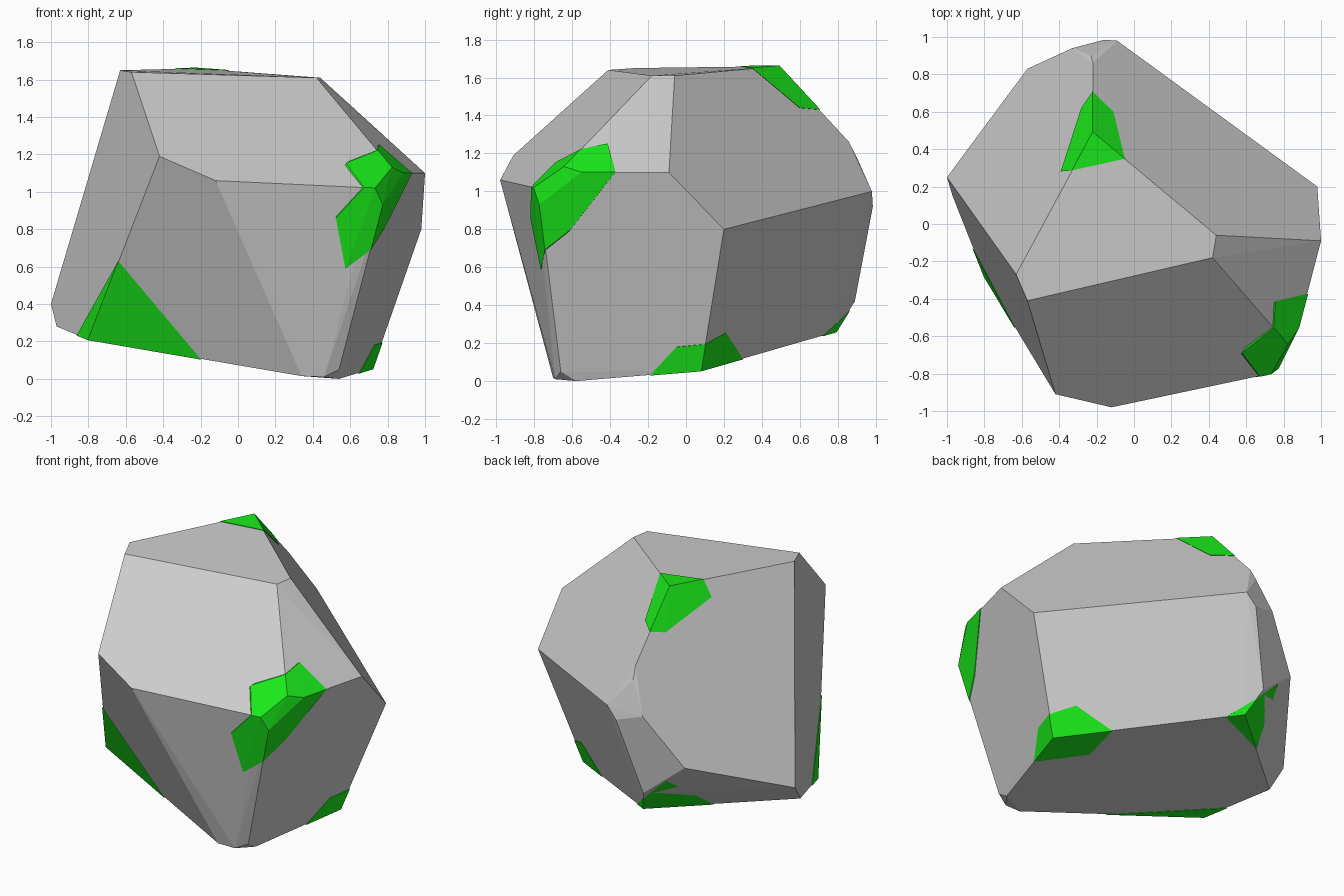
import bpy, bmesh
from mathutils import Vector
from mathutils.bvhtree import BVHTree

if "Cube" in bpy.data.objects:
    bpy.data.objects.remove(bpy.data.objects["Cube"])

# Corner points of the faceted boulder
C = {k: Vector(v) for k, v in dict(
    # top plateau
    top_back=(-.22, .49, 1.66), top_right=(.44, -.06, 1.61), top_front=(.42, -.18, 1.61),
    top_left=(-.57, -.41, 1.64), top_left2=(-.63, -.27, 1.65),
    # front shoulder
    front_l=(-.42, -.91, 1.19), front=(-.12, -.98, 1.06),
    nose_a=(.73, -.80, 1.02), nose_b=(.77, -.77, .93), nose_c=(.82, -.64, 1.13), nose_d=(.88, -.55, 1.10),
    # right and back shoulder
    right_a=(1.0, -.09, 1.10), right_b=(.98, .20, .80),
    back_a=(-.09, .98, 1.0), back_b=(-.16, .985, .92), back_c=(-.33, .94, .97),
    back_d=(-.22, .86, 1.26), back_e=(-.23, .90, 1.18), back_l=(-.57, .83, .64),
    # left shoulder and base
    left=(-1.0, .25, .40), base_l2=(-.97, .15, .28), base_l=(-.80, -.28, .21),
    base_f=(.34, -.70, .015), base_f2=(.46, -.69, .01), base_f3=(.54, -.66, .05),
    base_f4=(.54, -.58, 0), base_r=(.72, .08, .055), base_b=(-.23, .79, .26), base_b2=(-.30, .89, .42),
).items()}
CENTRE = Vector((0, 0, .85))


def hull(name, points, mat=None, flatten=.04):
    """Convex flat-faced solid around the points."""
    bm = bmesh.new()
    for p in points:
        bm.verts.new(p)
    res = bmesh.ops.convex_hull(bm, input=bm.verts)
    junk = {g for g in res["geom_interior"] + res["geom_unused"] if isinstance(g, bmesh.types.BMVert)}
    bmesh.ops.delete(bm, geom=list(junk), context='VERTS')
    tree = BVHTree.FromBMesh(bm)
    bmesh.ops.dissolve_limit(bm, angle_limit=flatten, verts=bm.verts, edges=bm.edges)
    bmesh.ops.recalc_face_normals(bm, faces=bm.faces)
    me = bpy.data.meshes.new(name)
    bm.to_mesh(me)
    bm.free()
    ob = bpy.data.objects.new(name, me)
    bpy.context.collection.objects.link(ob)
    if mat:
        me.materials.append(mat)
    return tree


def edge(a, b, t):
    return C[a].lerp(C[b], t)


tree = hull("boulder", C.values())

green = bpy.data.materials.new("green_moss")
green.diffuse_color = (.01, .8, .01, 1)
green.use_nodes = True
green.node_tree.nodes["Principled BSDF"].inputs["Base Color"].default_value = green.diffuse_color

# Green patches wrapped over corners: corner points, points along edges, points on faces
patches = {
    "moss_top": (["top_back"],
                 [("top_back", "back_d", .58), ("top_back", "top_right", .26), ("top_back", "top_left2", .27)],
                 [(-.39, .28, 1.55), (-.28, .62, 1.41), (-.11, .60, 1.44)]),
    "moss_left": (["base_l"],
                  [("base_l", "front_l", .43), ("base_l", "base_l2", .35), ("base_l", "base_f", .53)],
                  [(-.47, -.53, .44), (-.34, -.49, .23)]),
    "moss_right": (["base_r"],
                   [("base_r", "right_b", .19), ("base_r", "base_b", .31), ("base_r", "base_f4", .41)],
                   [(.64, .21, .26), (.72, -.05, .19), (.37, .02, .10)]),
    "moss_back": (["base_b"],
                  [("base_b", "base_b2", .67), ("base_b", "base_r", .1), ("base_b", "base_l2", .45)],
                  [(-.445, .852, .533)]),
    "moss_nose": (["nose_a", "nose_b", "nose_c", "nose_d"],
                  [("nose_a", "front", .07), ("nose_b", "base_f3", .27),
                   ("nose_c", "top_front", .19), ("nose_d", "right_a", .39)],
                  [(.57, -.68, 1.15), (.52, -.816, .86), (.57, -.76, .59), (.75, -.41, 1.25), (.77, -.60, .80)]),
}
for name, (corners, edges, faces) in patches.items():
    pts = [C[c] for c in corners] + [edge(*e) for e in edges] + [Vector(f) for f in faces]
    skin = []
    for p in pts:  # snap to the boulder and lift slightly
        d = (p - CENTRE).normalized()
        hit = tree.ray_cast(CENTRE, d)[0] or p
        skin.append(hit + d * .005)
    hull(name, skin, green, .02)
